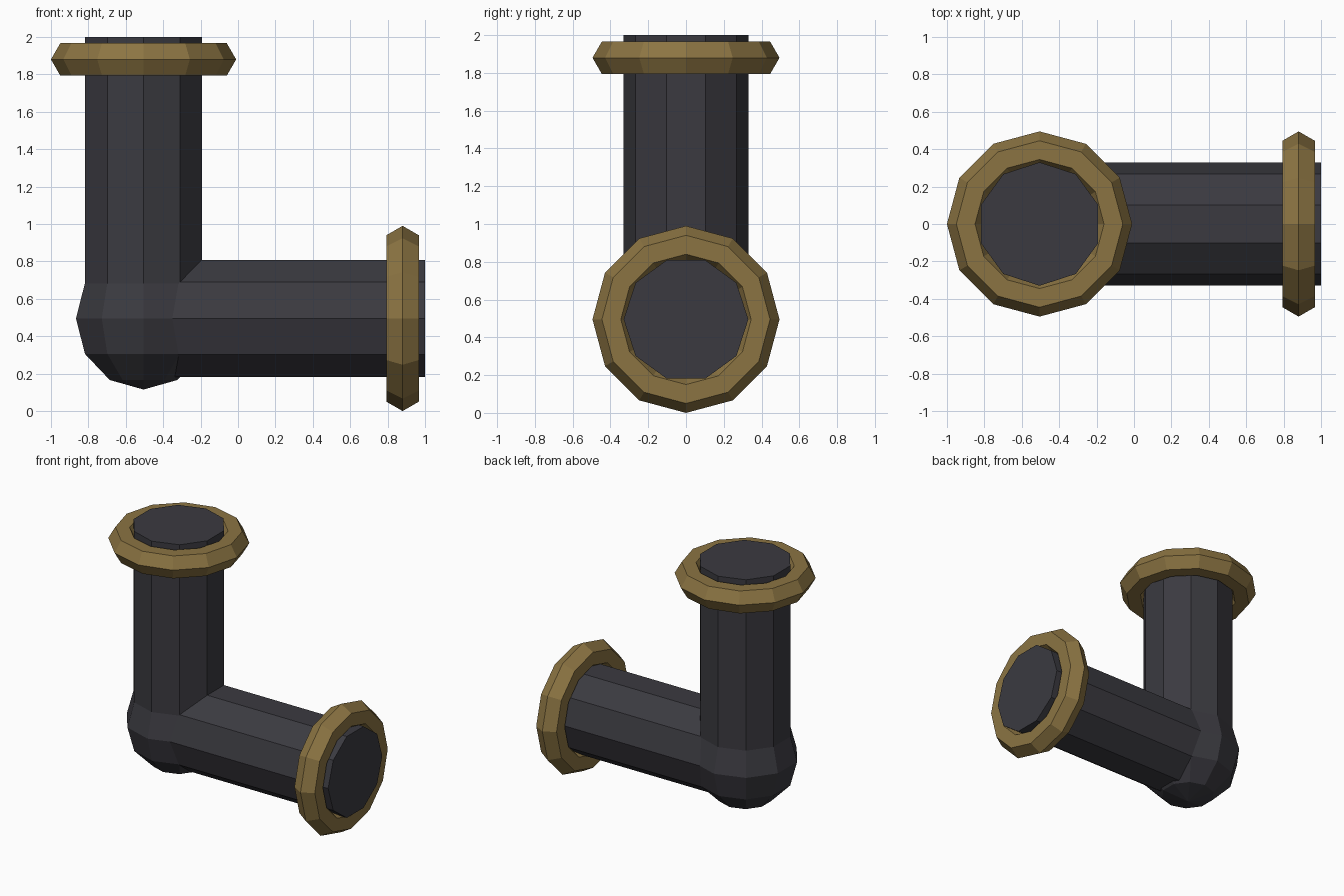
import bpy
from math import pi
from mathutils import Vector

cube = bpy.data.objects.get("Cube")
if cube:
    bpy.data.objects.remove(cube, do_unlink=True)


def material(name, rgb):
    mat = bpy.data.materials.new(name)
    mat.use_nodes = True
    color = (*rgb, 1.0)
    mat.diffuse_color = color
    mat.node_tree.nodes["Principled BSDF"].inputs["Base Color"].default_value = color
    return mat


dark_iron = material("dark iron", (0.043, 0.042, 0.051))
brass = material("brass", (0.26, 0.175, 0.055))


def finish(name, mat):
    obj = bpy.context.object
    obj.name = name
    obj.data.name = name
    obj.data.materials.append(mat)
    return obj


CORNER = Vector((-0.505, 0, 0.495))   # where both pipe axes meet
LENGTH = 1.505                        # corner to open pipe end
FLANGE_AT = 1.385                     # corner to flange centre

# Faceted elbow ball
bpy.ops.mesh.primitive_uv_sphere_add(segments=10, ring_count=6, radius=0.38, location=CORNER)
finish("elbow", dark_iron)

# One pipe and one flange along each axis
for side, axis, rotation in (
    ("upright", Vector((0, 0, 1)), (0, 0, 0)),
    ("level", Vector((1, 0, 0)), (0, pi / 2, 0)),
):
    bpy.ops.mesh.primitive_cylinder_add(vertices=10, radius=0.33, depth=LENGTH,
                                        location=CORNER + axis * LENGTH / 2, rotation=rotation)
    finish(side + "_pipe", dark_iron)
    bpy.ops.mesh.primitive_torus_add(major_segments=12, minor_segments=6,
                                     major_radius=0.395, minor_radius=0.1,
                                     location=CORNER + axis * FLANGE_AT, rotation=rotation)
    finish(side + "_flange", brass)
